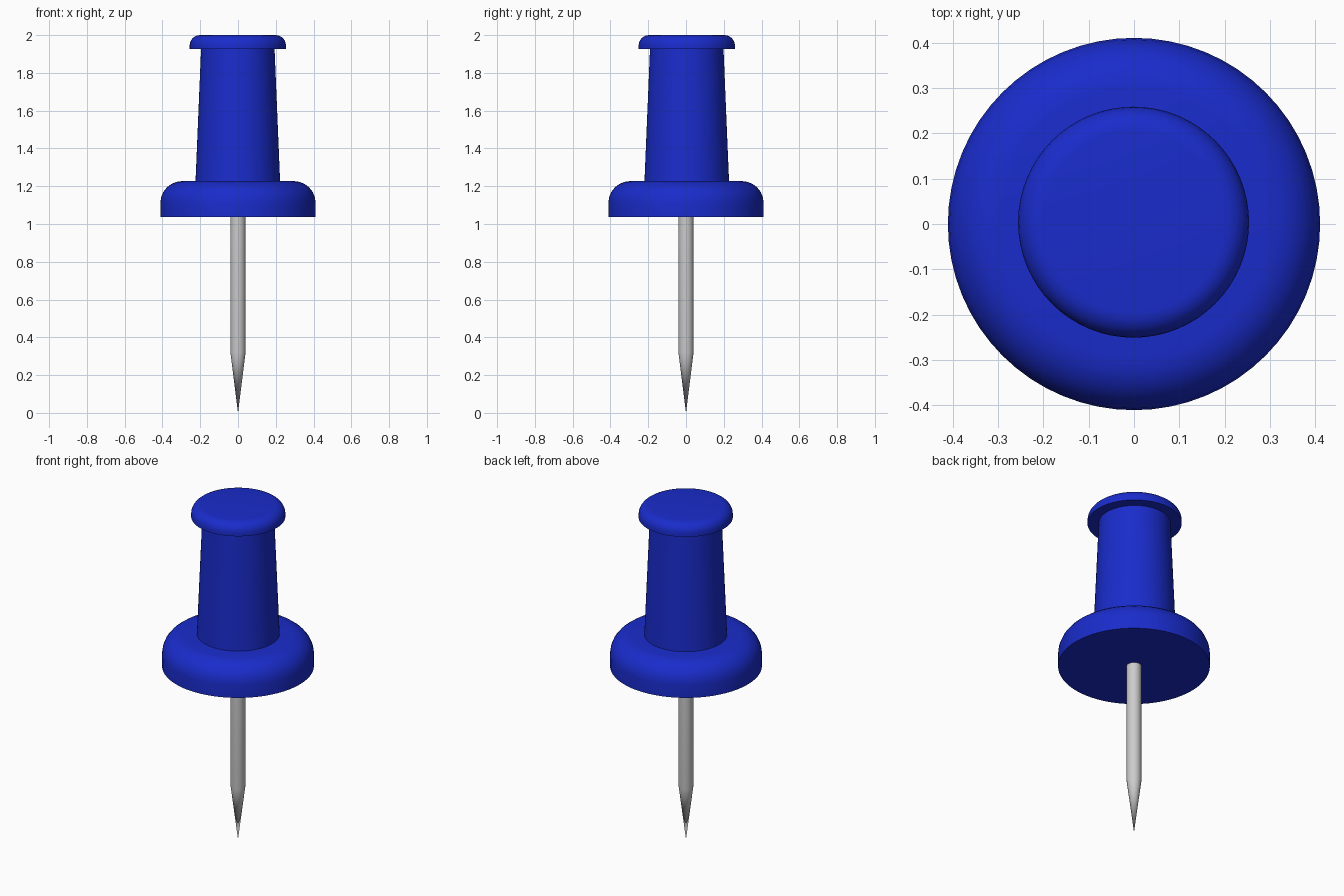
import bpy, bmesh, math

if "Cube" in bpy.data.objects:
    bpy.data.objects.remove(bpy.data.objects["Cube"])

blue = bpy.data.materials.new("blue_plastic")
blue.diffuse_color = (0.01, 0.025, 0.6, 1)
blue.use_nodes = True
blue.node_tree.nodes["Principled BSDF"].inputs["Base Color"].default_value = blue.diffuse_color


def arc(r, top, fillet, steps=6):
    """Rounded outer top edge, from the side wall to the flat top."""
    return [(r - fillet + fillet * math.cos(a), top - fillet + fillet * math.sin(a))
            for a in (math.pi / 2 * i / steps for i in range(steps + 1))]


def lathe(name, profile, centre=(0, 0), segments=64, mat=None):
    """Spin an (r, z) profile around the vertical axis."""
    bm = bmesh.new()
    verts = [bm.verts.new((r, 0, z)) for r, z in profile]
    edges = [bm.edges.new(p) for p in zip(verts, verts[1:])]
    bmesh.ops.spin(bm, geom=verts + edges, cent=(0, 0, 0), axis=(0, 0, 1),
                   angle=math.tau, steps=segments, use_duplicate=False)
    bmesh.ops.remove_doubles(bm, verts=bm.verts, dist=1e-5)
    bmesh.ops.recalc_face_normals(bm, faces=bm.faces)
    mesh = bpy.data.meshes.new(name)
    bm.to_mesh(mesh)
    bm.free()
    obj = bpy.data.objects.new(name, mesh)
    obj.location = (*centre, 0)
    bpy.context.collection.objects.link(obj)
    if mat:
        mesh.materials.append(mat)
    bpy.ops.object.select_all(action='DESELECT')
    obj.select_set(True)
    bpy.context.view_layer.objects.active = obj
    bpy.ops.object.shade_smooth_by_angle(angle=math.radians(30))
    return obj


# Steel needle with a conical point
lathe("needle", [(0, 0), (0.04, 0.32), (0.04, 1.05), (0, 1.05)], segments=32)

# Wide collar with a rounded upper edge
lathe("collar", [(0, 1.037), (0.411, 1.037)] + arc(0.411, 1.227, 0.115) + [(0, 1.227)],
      mat=blue)

# Tapered grip and its rounded cap, sitting a hair off the collar's axis
grip_centre = (-0.001, 0.004)
lathe("grip", [(0, 1.2), (0.225, 1.2), (0.194, 1.94), (0, 1.94)], grip_centre, mat=blue)
lathe("cap", [(0, 1.927), (0.255, 1.927)] + arc(0.255, 2.0, 0.055) + [(0, 2.0)],
      grip_centre, mat=blue)
